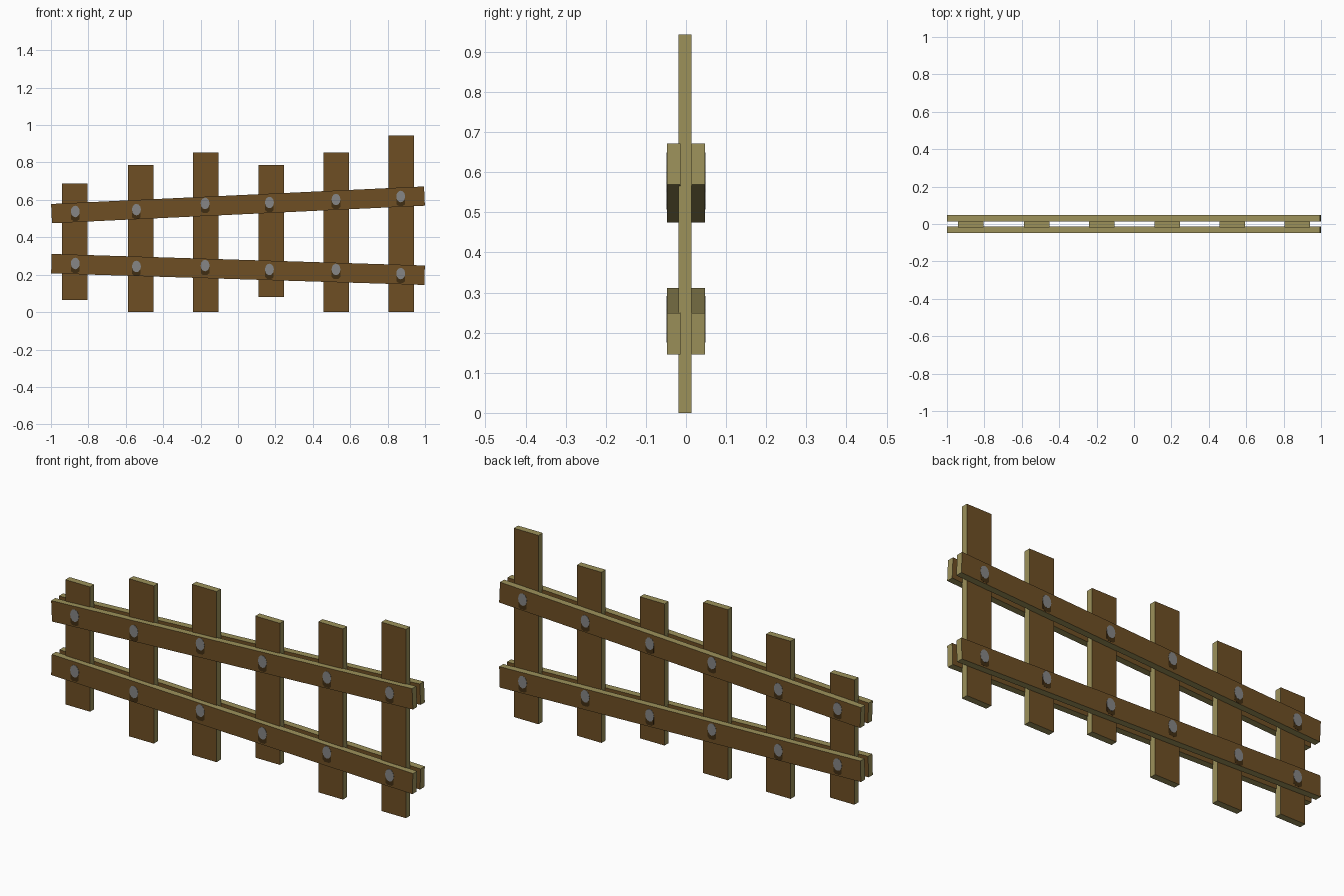
import bpy, bmesh, math
from mathutils import Matrix

if "Cube" in bpy.data.objects:
    bpy.data.objects.remove(bpy.data.objects["Cube"])


def material(name, r, g, b):
    lin = [((c / 255 + 0.055) / 1.055) ** 2.4 for c in (r, g, b)]
    m = bpy.data.materials.new(name)
    m.diffuse_color = (*lin, 1)
    m.use_nodes = True
    m.node_tree.nodes["Principled BSDF"].inputs["Base Color"].default_value = m.diffuse_color
    return m


BROWN = material("brown wood face", 110, 79, 36)
OLIVE = material("pale cut wood edge", 156, 145, 90)
GREY = material("nail grey", 134, 134, 134)
DARK = material("nail stain", 64, 45, 18)


def finish(name, bm, mats):
    me = bpy.data.meshes.new(name)
    bmesh.ops.recalc_face_normals(bm, faces=bm.faces)
    # broad front and back faces take slot 0, edges take the last slot
    for f in bm.faces:
        f.normal_update()
        f.material_index = 0 if abs(f.normal.y) > 0.9 else len(mats) - 1
    bm.to_mesh(me)
    bm.free()
    for m in mats:
        me.materials.append(m)
    ob = bpy.data.objects.new(name, me)
    bpy.context.collection.objects.link(ob)
    return ob


def board(name, centre, size, angle=0.0):
    bm = bmesh.new()
    mat = (Matrix.Translation(centre) @ Matrix.Rotation(-angle, 4, 'Y')
           @ Matrix.Diagonal((*size, 1)))
    bmesh.ops.create_cube(bm, size=1, matrix=mat)
    return finish(name, bm, [BROWN, OLIVE])


def plate(name, points, y0, y1, mat):
    bm = bmesh.new()
    face = bm.faces.new([bm.verts.new((x, y0, z)) for x, z in points])
    ext = bmesh.ops.extrude_face_region(bm, geom=[face])
    for v in ext["geom"]:
        if isinstance(v, bmesh.types.BMVert):
            v.co.y = y1
    return finish(name, bm, [mat])


# upright pickets: centre x, bottom z, top z
pickets = [(-0.872, 0.065, 0.688), (-0.52, 0, 0.787), (-0.173, 0, 0.852),
           (0.177, 0.08, 0.787), (0.525, 0, 0.852), (0.873, 0, 0.943)]
for i, (x, lo, hi) in enumerate(pickets):
    board(f"picket_{i + 1}", (x, -0.0025, (lo + hi) / 2), (0.136, 0.033, hi - lo))

# sloping rails, one pair in front and one behind
rails = {"upper": (0.5735, 0.047, 0.103), "lower": (0.228, -0.031, 0.104)}
for label, (z, slope, h) in rails.items():
    for side, y in (("front", -0.0305), ("back", 0.0305)):
        board(f"{label}_rail_{side}", (0, y, z), (1.996, 0.033, h), math.atan(slope))

# nail heads with a dark stain running down below each
nail_x = [-0.87, -0.543, -0.176, 0.168, 0.524, 0.87]
nail_z = {"upper": [0.535, 0.545, 0.578, 0.583, 0.599, 0.615],
          "lower": [0.257, 0.241, 0.246, 0.225, 0.225, 0.203]}
for label, heights in nail_z.items():
    for i, (x, z) in enumerate(zip(nail_x, heights)):
        head = [(x + 0.024 * math.cos(a), z + 0.003 + 0.031 * math.sin(a))
                for a in (math.tau * k / 12 for k in range(12))]
        stain = [(x - 0.023, z), (x - 0.023, z - 0.038), (x - 0.012, z - 0.047),
                 (x + 0.012, z - 0.047), (x + 0.023, z - 0.038), (x + 0.023, z)]
        for side, s in (("front", -1), ("back", 1)):
            plate(f"{label}_nail_{i + 1}_{side}", head, s * 0.046, s * 0.0482, GREY)
            plate(f"{label}_stain_{i + 1}_{side}", stain, s * 0.046, s * 0.0476, DARK)
